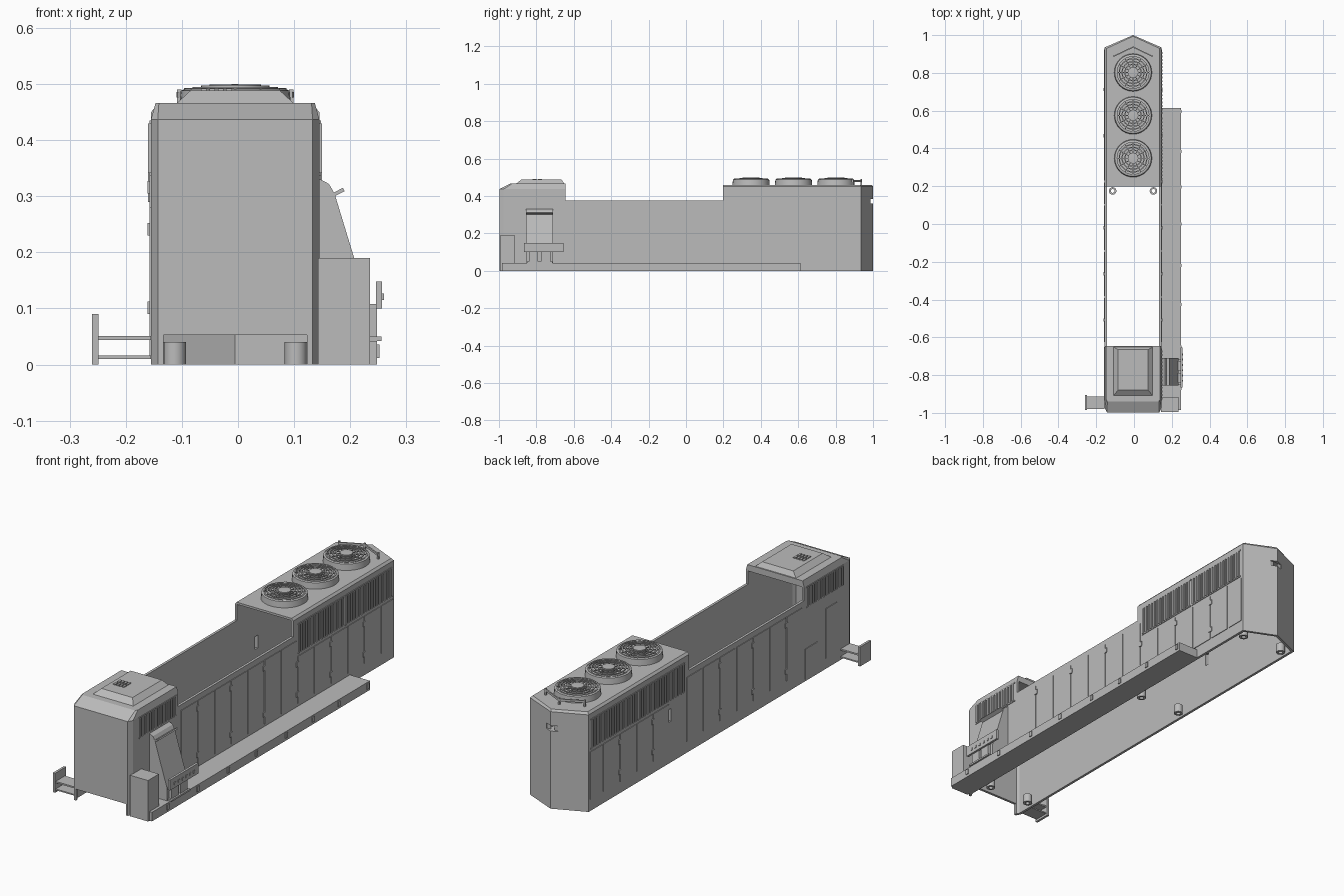
import bpy, bmesh, math
from mathutils import Matrix

cube = bpy.data.objects.get("Cube")
if cube:
    bpy.data.objects.remove(cube)

grey = bpy.data.materials.new("plain_grey")
grey.use_nodes = True
grey.diffuse_color = (0.5, 0.5, 0.5, 1)
bsdf = next(n for n in grey.node_tree.nodes if n.type == 'BSDF_PRINCIPLED')
bsdf.inputs["Base Color"].default_value = (0.5, 0.5, 0.5, 1)

CX, HALF, THICK = -0.005, 0.15, 0.012      # hood centre line, half width, wall
LEFT, RIGHT = CX + HALF, CX - HALF
CAB_BACK, REAR_FRONT, SHOULDER = -0.645, 0.198, 0.935
ROOF = 0.46


def finish(name, bm, smooth=False):
    me = bpy.data.meshes.new(name)
    bmesh.ops.recalc_face_normals(bm, faces=bm.faces) if name != "strip" else None
    bm.to_mesh(me)
    bm.free()
    me.materials.append(grey)
    ob = bpy.data.objects.new(name, me)
    bpy.context.collection.objects.link(ob)
    bpy.ops.object.select_all(action='DESELECT')
    ob.select_set(True)
    bpy.context.view_layer.objects.active = ob
    if smooth:
        bpy.ops.object.shade_smooth_by_angle(angle=math.radians(35))
    return ob


def boxes(name, spans):
    """One object from boxes given as x0, x1, y0, y1, z0, z1."""
    bm = bmesh.new()
    for x0, x1, y0, y1, z0, z1 in spans:
        m = Matrix.Translation(((x0 + x1) / 2, (y0 + y1) / 2, (z0 + z1) / 2)) \
            @ Matrix.Diagonal((abs(x1 - x0), abs(y1 - y0), abs(z1 - z0), 1))
        bmesh.ops.create_cube(bm, size=1, matrix=m)
    return finish(name, bm)


def loft(name, low, high):
    """Closed solid between two matching 3D outlines."""
    bm = bmesh.new()
    a, b = [bm.verts.new(p) for p in low], [bm.verts.new(p) for p in high]
    bm.faces.new(a)
    bm.faces.new(b)
    for i in range(len(a)):
        j = (i + 1) % len(a)
        bm.faces.new((a[i], a[j], b[j], b[i]))
    return finish(name, bm)


def flat(points, z):
    return [(x, y, z) for x, y in points]


def rect(x0, x1, y0, y1):
    return [(x0, y0), (x1, y0), (x1, y1), (x0, y1)]


def wall(name, path, z0, z1, thick=THICK):
    """Upright wall along a path, thickened towards the path's left side."""
    bm = bmesh.new()
    low = [bm.verts.new(p) for p in flat(path, z0)]
    high = [bm.verts.new(p) for p in flat(path, z1)]
    for i in range(len(path) - 1):
        bm.faces.new((low[i], low[i + 1], high[i + 1], high[i]))
    ob = finish("strip", bm)
    ob.name = ob.data.name = name
    mod = ob.modifiers.new("thickness", 'SOLIDIFY')
    mod.thickness, mod.offset, mod.use_even_offset = thick, -1, True
    bpy.ops.object.modifier_apply(modifier=mod.name)
    return ob


def lathe(name, profile, x, y, steps=32):
    bm = bmesh.new()
    verts = [bm.verts.new((r, 0, z)) for r, z in profile]
    edges = [bm.edges.new(e) for e in zip(verts, verts[1:])]
    bmesh.ops.spin(bm, geom=verts + edges, cent=(0, 0, 0), axis=(0, 0, 1),
                   angle=math.tau, steps=steps)
    bmesh.ops.remove_doubles(bm, verts=bm.verts, dist=1e-5)
    bmesh.ops.translate(bm, verts=bm.verts, vec=(x, y, 0))
    return finish(name, bm, True)


# Rear compartment: pointed wall with a slot and a lamp recess
rear_path = [(LEFT, REAR_FRONT), (LEFT, SHOULDER), (CX, 1), (RIGHT, SHOULDER), (RIGHT, REAR_FRONT)]
rear = wall("rear_walls", rear_path, 0, ROOF - 0.01)
cutter = boxes("slot_cutter", [(RIGHT - .03, RIGHT + .03, .33, .35, .19, .25),
                               (CX - .03, CX + .03, .983, 1.03, .36, .385)])
cutter.hide_render = True
mod = rear.modifiers.new("slots", 'BOOLEAN')
mod.operation, mod.object, mod.solver = 'DIFFERENCE', cutter, 'EXACT'
bpy.context.view_layer.objects.active = rear
bpy.ops.object.modifier_apply(modifier=mod.name)
bpy.data.objects.remove(cutter)
lathe("rear_lamp", [(0, .352), (.02, .352), (.024, .36), (0, .36)], CX, .97)

inset = [(CX + (x - CX) * .94, y - .006 if y > .3 else y) for x, y in rear_path]
loft("rear_roof", flat(rear_path, ROOF - .01), flat(inset, ROOF))

# Roof fans with concentric guards
for n, fy in enumerate((.348, .575, .802)):
    lathe(f"fan_housing_{n}", [(.1, ROOF - .002), (.097, .488), (.09, .491), (.086, .472), (0, .472)], CX, fy)
    lathe(f"fan_hub_{n}", [(.028, .472), (.028, .498), (0, .5)], CX, fy)
    for k, r in enumerate((.043, .058, .073, .087)):
        z = .499 - .002 * k
        lathe(f"fan_guard_{n}_{k}", [(r - .003, z - .004), (r + .003, z - .004), (r + .003, z),
                                     (r - .003, z), (r - .003, z - .004)], CX, fy)
    bm = bmesh.new()
    for k in range(12):
        m = Matrix.Translation((CX, fy, .491)) @ Matrix.Rotation(k * math.tau / 12, 4, 'Z') \
            @ Matrix.Translation((.058, 0, 0)) @ Matrix.Diagonal((.066, .004, .004, 1))
        bmesh.ops.create_cube(bm, size=1, matrix=m)
    finish(f"fan_spokes_{n}", bm)

# Chevron rail behind the last fan
wall("roof_rail", [(CX + .105, .89), (CX, .94), (CX - .105, .89)], .476, .486, .006)
boxes("roof_rail_posts", [(x - .004, x + .004, y - .008, y, ROOF - .003, .49)
                          for x, y in ((CX - .1, .896), (CX, .94), (CX + .1, .896))])

# Open middle section
for side, x in (("left", LEFT), ("right", RIGHT)):
    inner = x - math.copysign(THICK, x)
    boxes(f"middle_wall_{side}", [(inner, x, CAB_BACK, REAR_FRONT, 0, .376)])

# Front compartment with a low opening in its front wall
cab = [(RIGHT, CAB_BACK), (RIGHT, -.975), (RIGHT + .012, -.998),
       (LEFT - .012, -.998), (LEFT, -.975), (LEFT, CAB_BACK)]
wall("cab_walls", cab, .053, .437)
wall("cab_foot_right", cab[:3] + [(-.133, -.998)], 0, .053)
wall("cab_foot_left", [(.123, -.998)] + cab[3:], 0, .053)
cab_top = [(RIGHT + .008, CAB_BACK), (RIGHT + .008, -.93), (RIGHT + .014, -.94),
           (LEFT - .014, -.94), (LEFT - .008, -.93), (LEFT - .008, CAB_BACK)]
loft("cab_roof", flat(cab, .437), flat(cab_top, .466))
loft("roof_box", flat(rect(CX - .105, CX + .105, -.91, -.65), .465),
     flat(rect(CX - .08, CX + .08, -.88, -.665), .488))
boxes("roof_box_vent", [(-.066 + i * .015, -.056 + i * .015, y, y + .022, .485, .492)
                        for i in range(4) for y in (-.82, -.792)])

# Doors, latches and upright louvres on both sides
pitch = .122
for side, sx in (("left", 1), ("right", -1)):
    face = CX + sx * HALF
    doors, latches = [], []
    for i in range(13):
        y = CAB_BACK + .02 + i * pitch
        if sx < 0 and y < .34 < y + pitch:
            continue
        top = .35 if y + pitch < REAR_FRONT + .05 else .275
        doors.append((face, face + sx * .003, y, min(y + pitch - .01, SHOULDER - .01), .055, top))
        if i % 2:
            latches += [(face, face + sx * .006, y - .014, y + .004, z, z + .022)
                        for z in (.09, top - .045)]
    boxes(f"doors_{side}", doors)
    boxes(f"latches_{side}", latches)
    fins = []
    for y0, y1, z0, z1, count in ((-.93, -.66, .342, .43, 14), (.235, .572, .29, .42, 18),
                                  (.583, .92, .29, .42, 18)):
        step = (y1 - y0) / count
        fins += [(face, face + sx * .005, y0 + i * step, y0 + (i + .5) * step, z0, z1)
                 for i in range(count)]
        fins += [(face, face + sx * .003, y0 - .004, y1, z, z + .005) for z in (z0 - .005, z1)]
    boxes(f"louvres_{side}", fins)

boxes("cab_panels_right", [(RIGHT - .003, RIGHT, -.88, -.80, .05, .28),
                           (RIGHT - .003, RIGHT, -.74, -.65, .01, .15)])

# Hollow mounting posts inside the bottom edge
for y in (-.88, .175, .89):
    for x in (CX - .108, CX + .108):
        lathe("mounting_post", [(.02, 0), (.02, .04), (.01, .04), (.01, 0), (.02, 0)], x, y, 16)

# Side walkway with edge studs and front locker
boxes("walkway", [(LEFT, .248, -.985, .613, 0, .042)])
boxes("walkway_studs", [(.246, .252, y - .008, y + .008, .012, .036)
                        for y in (-.87, -.65, -.425, -.22, 0, .195, .385, .595)])
boxes("front_locker", [(LEFT - .002, .235, -.995, -.915, 0, .19)])

# Sloping side duct with visor and studded guard
duct = [(LEFT - .002, .04), (.235, .04), (.235, .1), (.207, .19), (.172, .305), (.162, .322), (LEFT - .002, .332)]
loft("side_duct", [(x, -.855, z) for x, z in duct], [(x, -.71, z) for x, z in duct])
visor = [(.168, .305), (.172, .3), (.19, .309), (.187, .315)]
loft("duct_visor", [(x, -.855, z) for x, z in visor], [(x, -.71, z) for x, z in visor])
boxes("guard_plate", [(.246, .257, -.865, -.655, .1, .148)])
boxes("guard_studs", [(.256, .26, y - .005, y + .005, .115, .127)
                      for y in [-.83 + i * .028 for i in range(6)]])
boxes("guard_brackets", [(.23, .248, y, y + .05, .04, .108) for y in (-.84, -.775)]
      + [(.23, .256, -.85, -.715, .042, .05)])

# Side step on the right
boxes("side_step", [(-.26, -.249, -.985, -.905, 0, .09),
                    (-.25, RIGHT, -.98, -.912, .01, .016),
                    (-.25, RIGHT, -.98, -.912, .044, .051)])
